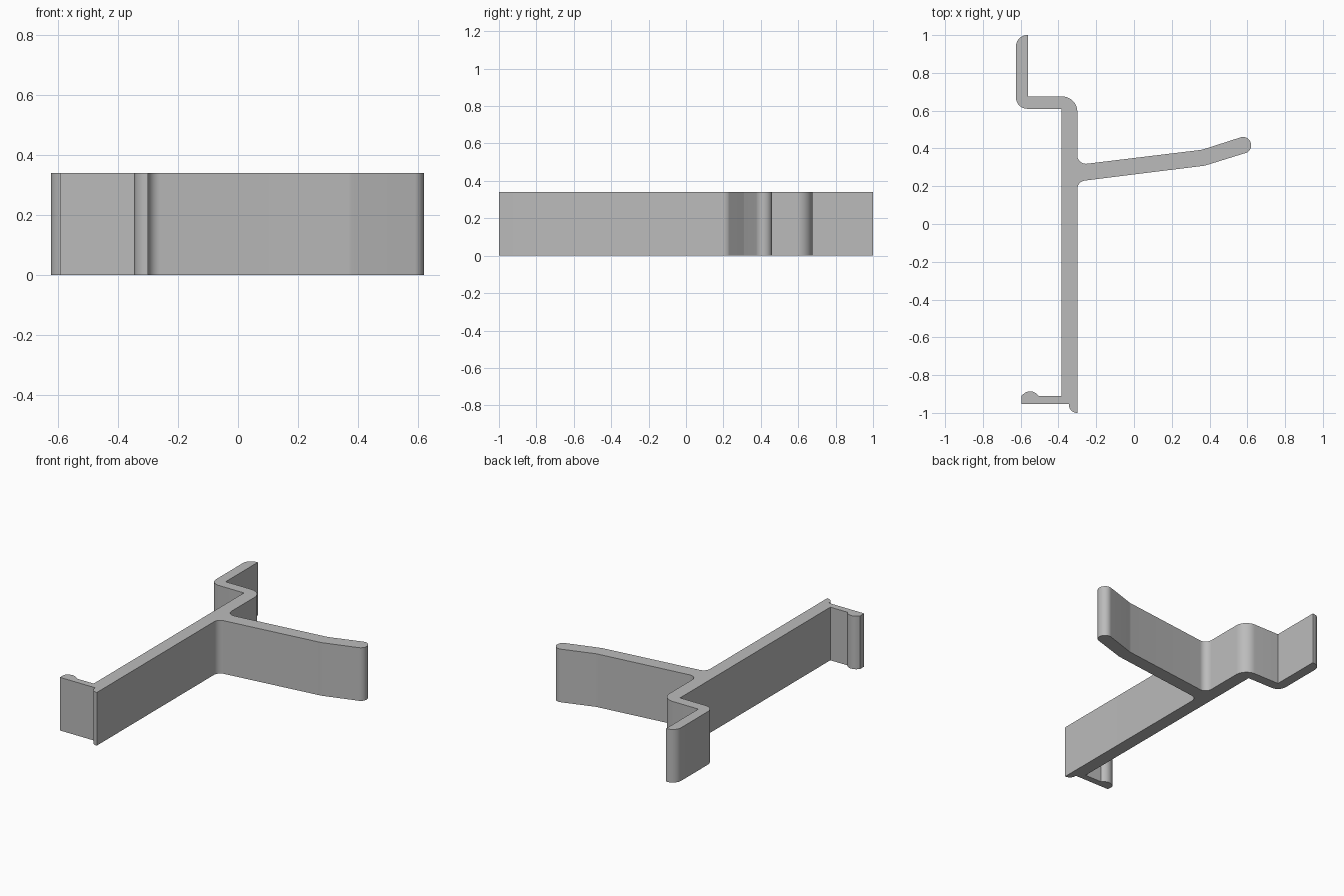
import bpy, bmesh, math
from mathutils import Vector

cube = bpy.data.objects.get("Cube")
if cube:
    bpy.data.objects.remove(cube, do_unlink=True)

HEIGHT = 0.34


def rounded_outline(corners, steps=12):
    """Replace each (x, y, radius) corner by a tangent arc."""
    points = []
    for i, (x, y, radius) in enumerate(corners):
        corner = Vector((x, y))
        if radius == 0:
            points.append(corner)
            continue
        before = (Vector(corners[i - 1][:2]) - corner).normalized()
        after = (Vector(corners[(i + 1) % len(corners)][:2]) - corner).normalized()
        half = before.angle(after) / 2
        centre = corner + (before + after).normalized() * radius / math.sin(half)
        reach = radius / math.tan(half)
        start = corner + before * reach - centre
        end = corner + after * reach - centre
        sweep = start.angle(end)
        for s in range(steps + 1):
            t = s / steps
            offset = (start * math.sin((1 - t) * sweep) + end * math.sin(t * sweep)) / math.sin(sweep)
            points.append(centre + offset)
    return points


# Profile corners, counter-clockwise: x, y, radius
arm = [
    (-0.30, 0.225, 0.045), (0.375, 0.309, 0.08), (0.630, 0.388, 0.042),
    (0.606, 0.472, 0.042), (0.36, 0.393, 0.08), (-0.30, 0.313, 0.045),
]
upper_hook = [
    (-0.30, 0.675, 0.08), (-0.56, 0.675, 0), (-0.56, 1.0, 0),
    (-0.625, 1.0, 0.06), (-0.625, 0.61, 0.06), (-0.385, 0.61, 0),
]
lower_clip = [
    (-0.385, -0.91, 0), (-0.505, -0.91, 0), (-0.55, -0.865, 0.05),
    (-0.595, -0.91, 0), (-0.595, -0.952, 0), (-0.345, -0.952, 0),
    (-0.345, -1.0, 0.044), (-0.30, -1.0, 0),
]
outline = rounded_outline(arm + upper_hook + lower_clip)

# Extrude the profile into one solid bracket
bm = bmesh.new()
base = bm.faces.new([bm.verts.new((p.x, p.y, 0)) for p in outline])
result = bmesh.ops.extrude_face_region(bm, geom=[base], use_keep_orig=True)
raised = [v for v in result["geom"] if isinstance(v, bmesh.types.BMVert)]
bmesh.ops.translate(bm, verts=raised, vec=(0, 0, HEIGHT))
bmesh.ops.recalc_face_normals(bm, faces=bm.faces[:])
mesh = bpy.data.meshes.new("hook_bracket")
bm.to_mesh(mesh)
bm.free()
bracket = bpy.data.objects.new("hook_bracket", mesh)
bpy.context.collection.objects.link(bracket)

# Plain grey material
grey = bpy.data.materials.new("grey")
grey.use_nodes = True
colour = (0.5, 0.5, 0.5, 1)
grey.diffuse_color = colour
grey.node_tree.nodes["Principled BSDF"].inputs["Base Color"].default_value = colour
mesh.materials.append(grey)

# Smooth rounds, sharp corners
bpy.ops.object.select_all(action="DESELECT")
bracket.select_set(True)
bpy.context.view_layer.objects.active = bracket
bpy.ops.object.shade_smooth_by_angle(angle=math.radians(30))
